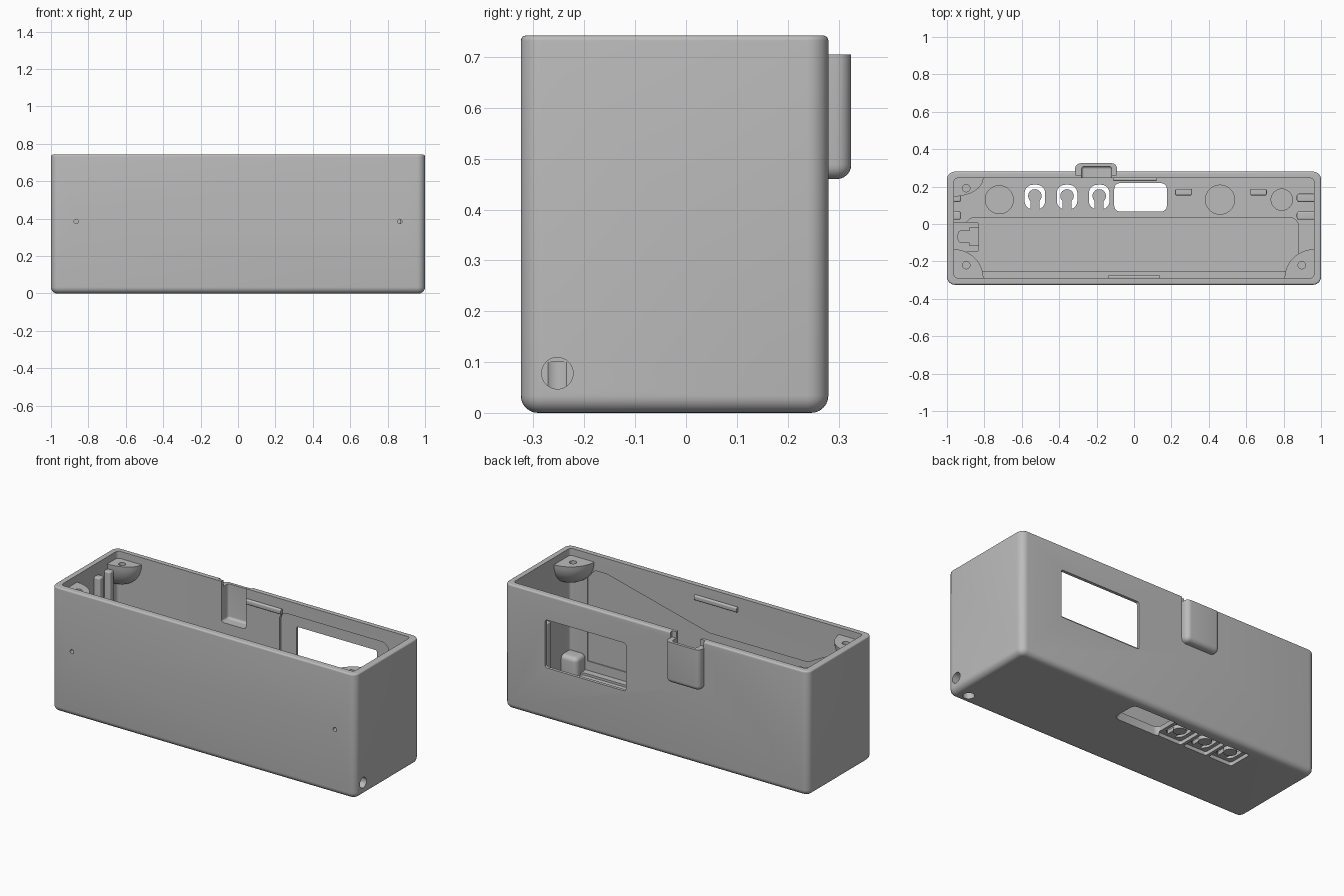
import bpy, bmesh, math
from mathutils import Vector, Matrix

if "Cube" in bpy.data.objects:
    bpy.data.objects.remove(bpy.data.objects["Cube"], do_unlink=True)

grey = bpy.data.materials.new("plain_grey")
grey.use_nodes = True
grey.diffuse_color = (0.5, 0.5, 0.5, 1)
grey.node_tree.nodes["Principled BSDF"].inputs["Base Color"].default_value = grey.diffuse_color


def finish(name, bm):
    bmesh.ops.recalc_face_normals(bm, faces=bm.faces)
    mesh = bpy.data.meshes.new(name)
    bm.to_mesh(mesh)
    bm.free()
    mesh.materials.append(grey)
    obj = bpy.data.objects.new(name, mesh)
    bpy.context.collection.objects.link(obj)
    return obj


def bevel(bm, edges, r):
    bmesh.ops.bevel(bm, geom=edges, offset=r, segments=6, profile=0.5, affect='EDGES')


def box(name, x, y, z, r=0, axis=2, low=0, high=0, flare=1):
    """Box from ranges; r rounds edges along axis, low and high round the z ends."""
    bm = bmesh.new()
    bmesh.ops.create_cube(bm, size=1)
    lo, hi = Vector((x[0], y[0], z[0])), Vector((x[1], y[1], z[1]))
    mid, size = (lo + hi) / 2, hi - lo
    for v in bm.verts:
        k = flare if v.co.z < 0 else 1
        v.co = Vector((v.co.x * size.x * k, v.co.y * size.y * k, v.co.z * size.z)) + mid
    if r:
        bevel(bm, [e for e in bm.edges
                   if abs((e.verts[0].co - e.verts[1].co)[axis]) > size[axis] * 0.9], r)
    for level, radius in ((z[0], low), (z[1], high)):
        if radius:
            bevel(bm, [e for e in bm.edges
                       if all(abs(v.co.z - level) < 1e-4 for v in e.verts)], radius)
    return finish(name, bm)


def rod(name, centre, r, depth, axis='Z'):
    bm = bmesh.new()
    bmesh.ops.create_cone(bm, cap_ends=True, segments=32, radius1=r, radius2=r, depth=depth)
    turn = {'X': Matrix.Rotation(math.pi / 2, 4, 'Y'),
            'Y': Matrix.Rotation(math.pi / 2, 4, 'X'), 'Z': Matrix.Identity(4)}[axis]
    bm.transform(Matrix.Translation(centre) @ turn)
    return finish(name, bm)


def ball(name, centre, size):
    bm = bmesh.new()
    bmesh.ops.create_uvsphere(bm, u_segments=40, v_segments=20, radius=1)
    bm.transform(Matrix.Translation(centre) @ Matrix.Diagonal((*size, 1)))
    return finish(name, bm)


def prism(name, outline, y0, y1):
    """Extrude an x-z outline along y."""
    bm = bmesh.new()
    face = bm.faces.new([bm.verts.new((px, y0, pz)) for px, pz in outline])
    new = bmesh.ops.extrude_face_region(bm, geom=[face])["geom"]
    bmesh.ops.translate(bm, vec=(0, y1 - y0, 0),
                        verts=[g for g in new if isinstance(g, bmesh.types.BMVert)])
    return finish(name, bm)


def combine(obj, other, how='DIFFERENCE'):
    mod = obj.modifiers.new("cut", 'BOOLEAN')
    mod.operation, mod.solver, mod.object = how, 'EXACT', other
    bpy.context.view_layer.objects.active = obj
    bpy.ops.object.modifier_apply(modifier=mod.name)
    bpy.data.objects.remove(other, do_unlink=True)


FLOOR, TOP = 0.045, 0.742
FRONT, BACK = -0.325, 0.28

# Hollow shell with rounded outer edges
shell = box("case_shell", (-1, 1), (FRONT, BACK), (0, TOP), 0.042, low=0.034, high=0.01)
combine(shell, box("cavity", (-0.963, 0.963), (-0.288, 0.245), (FLOOR, 1), 0.02))

# Latch housing on the back, with its open pocket
combine(shell, box("latch_housing", (-0.315, -0.09), (0.25, 0.325), (0.46, 0.705),
                   0.03, low=0.028), 'UNION')
combine(shell, box("latch_notch", (-0.312, -0.093), (0.262, 0.4), (0.705, 1)))
combine(shell, box("latch_pocket", (-0.28, -0.12), (0.2, 0.308), (0.5, 1), 0.015, low=0.014))

# Screen window and the shallow seat around it
combine(shell, box("window", (0.2, 0.73), (0.1, 0.4), (0.31, 0.595), 0.012, axis=1))
combine(shell, box("window_seat", (0.1, 0.82), (0.2, 0.262), (0.2, 0.665), 0.05, axis=1))

# Shallow relief inside the front wall and in the floor
combine(shell, prism("front_relief", [(-0.85, 0.1), (0.85, 0.1), (0.85, 0.6), (0.8, 0.65),
                                      (0.72, 0.65), (0.05, 0.48), (-0.6, 0.48),
                                      (-0.75, 0.56), (-0.85, 0.56)], -0.294, -0.2))
combine(shell, box("floor_relief", (-0.9, 0.88), (-0.25, 0.035), (0.032, 0.2), 0.05))
for cx, r in ((-0.72, 0.075), (0.46, 0.078), (0.79, 0.057)):
    combine(shell, rod("floor_seat", (cx, 0.13, 0.055), r, 0.04))

# Flared socket opening and three button openings through the floor
combine(shell, box("socket_opening", (-0.09, 0.16), (0.075, 0.21), (-0.01, 0.1), 0.03, flare=1.25))
BUTTONS = (-0.53, -0.358, -0.186)
for cx in BUTTONS:
    combine(shell, box("button_recess", (cx - 0.077, cx + 0.077), (0.065, 0.215), (-0.1, 0.022), 0.012))
    combine(shell, box("button_slot", (cx - 0.055, cx + 0.055), (0.078, 0.21), (-0.1, 0.2), 0.045))

# Strap corner: rounded block pierced from the side and from below
combine(shell, box("strap_block", (0.86, 0.98), (-0.3, -0.2), (0.02, 0.14), 0.03, high=0.025), 'UNION')
combine(shell, rod("strap_side_hole", (0.98, -0.253, 0.078), 0.031, 0.18, 'X'))
combine(shell, rod("strap_bottom_hole", (0.915, -0.253, 0.03), 0.031, 0.14))

# Pinholes in the front
for s in (-1, 1):
    combine(shell, rod("pinhole", (s * 0.865, FRONT, 0.385), 0.012, 0.14, 'Y'))

parts = [shell]

# Flexible buttons joined to the floor by a stem
for i, cx in enumerate(BUTTONS):
    button = rod(f"button_{i + 1}", (cx, 0.15, 0.03), 0.036, 0.028)
    combine(button, box("stem", (cx - 0.024, cx + 0.024), (0.07, 0.15), (0.022, 0.044)), 'UNION')
    parts.append(button)

# Screw bosses in three corners, rounded underneath
for name, sx, cy, ry in (("front_left_boss", 1, -0.29, 0.155), ("front_right_boss", -1, -0.29, 0.155),
                         ("back_right_boss", -1, 0.247, 0.1)):
    boss = ball(name, (sx * 0.965, cy, 0.7), (0.16, ry, 0.15))
    combine(boss, box("limit", (-0.97, 0.97), (-0.294, 0.25), (0.3, 0.7)), 'INTERSECT')
    hole_y = cy + (0.07 if cy < 0 else -0.055)
    combine(boss, rod("screw_hole", (sx * 0.897, hole_y, 0.7), 0.02, 0.12))
    parts.append(boss)

# Snap ribs under the rim
parts.append(box("back_snap_rib", (-0.11, 0.12), (0.23, 0.25), (0.655, 0.685), 0.008, axis=0))
parts.append(box("front_snap_rib", (-0.14, 0.14), (-0.294, -0.275), (0.655, 0.685), 0.008, axis=0))

# Guide posts on the end walls
for cy in (0.045, 0.14):
    parts.append(box("right_post", (-0.97, -0.925), (cy - 0.022, cy + 0.022), (0.04, 0.67),
                     0.012, high=0.008))
    parts.append(box("left_post", (0.87, 0.97), (cy - 0.022, cy + 0.022), (0.04, 0.45),
                     0.012, high=0.008))

# Forked bracket beside the right wall
bracket = box("bracket", (-0.97, -0.83), (-0.15, 0.01), (0.03, 0.25), 0.012)
combine(bracket, box("bracket_gap", (-0.94, -0.87), (-0.1, -0.035), (0.06, 0.5), 0.02))
combine(bracket, box("bracket_mouth", (-0.88, -0.8), (-0.115, -0.02), (0.06, 0.5)))
parts.append(bracket)

# Small board ribs on the floor
for cx in (0.265, 0.665):
    parts.append(box("board_rib", (cx - 0.045, cx + 0.045), (0.153, 0.187), (0.03, 0.1),
                     0.008, high=0.006))

bpy.ops.object.select_all(action='DESELECT')
for obj in parts:
    obj.select_set(True)
bpy.context.view_layer.objects.active = shell
bpy.ops.object.shade_smooth_by_angle(angle=math.radians(35))
